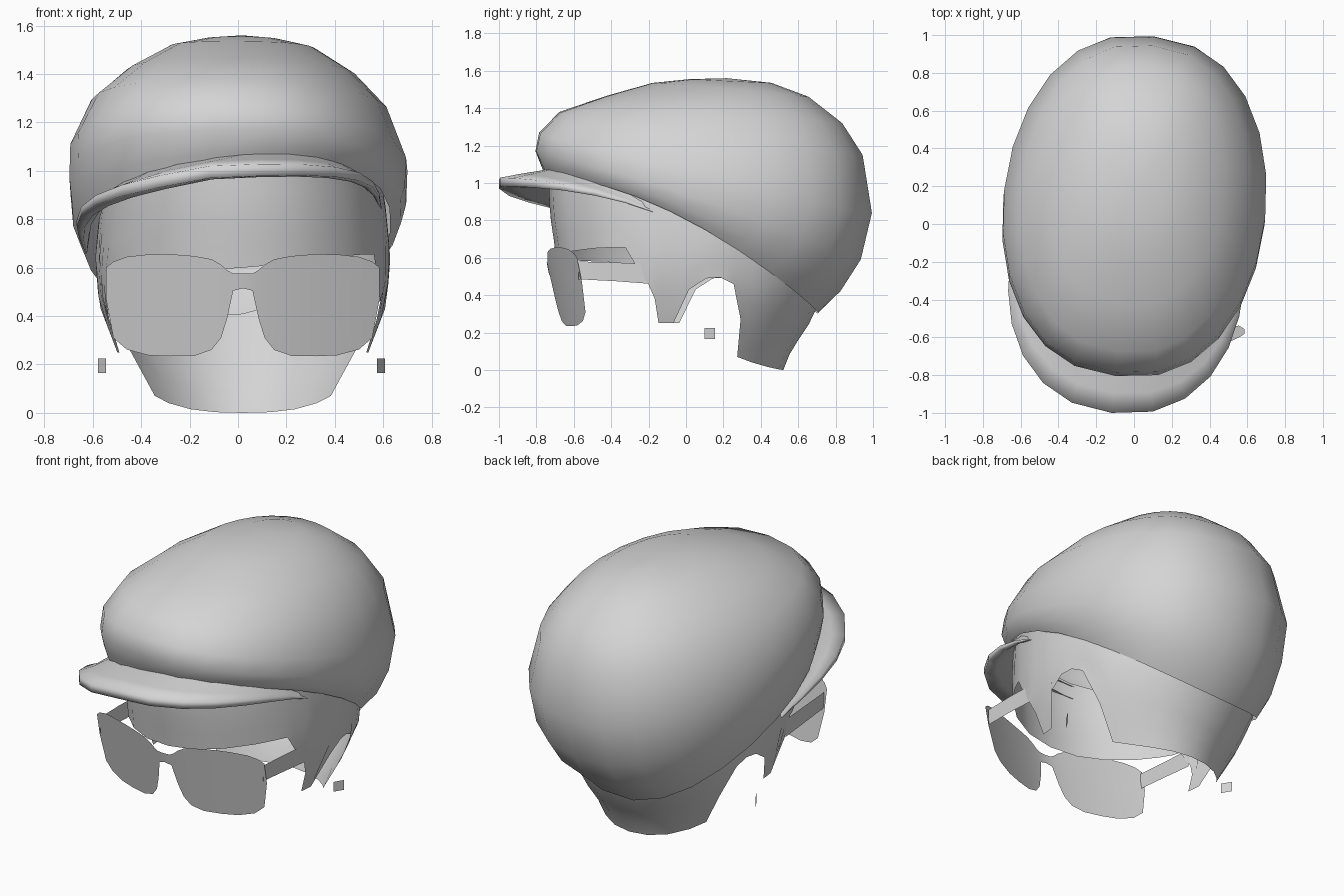
import bpy, math
from math import sin, cos, radians

if "Cube" in bpy.data.objects:
    bpy.data.objects.remove(bpy.data.objects["Cube"])

grey = bpy.data.materials.new("light_grey")
grey.diffuse_color = (0.66, 0.66, 0.66, 1)
grey.use_nodes = True
grey.node_tree.nodes["Principled BSDF"].inputs["Base Color"].default_value = grey.diffuse_color


def lerp_table(table, v):
    """Piecewise linear lookup; rows are (key, values...)."""
    v = min(max(v, table[0][0]), table[-1][0])
    for a, b in zip(table, table[1:]):
        if v <= b[0]:
            t = (v - a[0]) / (b[0] - a[0])
            return [p + (q - p) * t for p, q in zip(a[1:], b[1:])]


def soft_sin(a, power):
    return math.copysign(abs(sin(a)) ** power, sin(a))


def surface(name, columns, closed=False, tip=None, sharp=45):
    """Skin a list of columns (each bottom to top); tip closes the top."""
    n, rows = len(columns), len(columns[0])
    verts = [p for col in columns for p in col]
    faces = []
    for c in range(n if closed else n - 1):
        d = (c + 1) % n
        for r in range(rows - 1):
            faces.append((c * rows + r, d * rows + r, d * rows + r + 1, c * rows + r + 1))
        if tip:
            faces.append((c * rows + rows - 1, d * rows + rows - 1, n * rows))
    if tip:
        verts.append(tip)
    mesh = bpy.data.meshes.new(name)
    mesh.from_pydata(verts, [], faces)
    mesh.materials.append(grey)
    mesh.polygons.foreach_set("use_smooth", [True] * len(mesh.polygons))
    mesh.set_sharp_from_angle(angle=radians(sharp))
    obj = bpy.data.objects.new(name, mesh)
    bpy.context.collection.objects.link(obj)
    return obj


# Cap: tilted rings (front y, front z, back y, back z, half width, side bulge, roll)
RINGS = [
    (-0.74, 1.00, 0.71, 0.31, 0.64, 0.11, 0.13),
    (-0.77, 1.07, 0.83, 0.42, 0.68, 0.08, 0.08),
    (-0.81, 1.17, 0.94, 0.59, 0.695, 0.04, 0.03),
    (-0.79, 1.27, 1.00, 0.84, 0.695, 0.0, 0.0),
    (-0.68, 1.38, 0.95, 1.15, 0.61, 0.0, 0.0),
    (-0.43, 1.465, 0.84, 1.32, 0.47, 0.01, 0.0),
    (-0.18, 1.535, 0.66, 1.46, 0.30, 0.01, 0.0),
    (0.02, 1.555, 0.46, 1.535, 0.15, 0.0, 0.0),
]
BRIM_RING = RINGS[0][:4] + (0.605,) + RINGS[0][5:]
YAW = -0.11


def yawed(x, y, z):
    return (x * cos(YAW) - y * sin(YAW) - 0.008, x * sin(YAW) + y * cos(YAW), z)


def ring_point(ring, a):
    """Point on a ring; angle a runs from the front towards +x."""
    fy, fz, by, bz, w, bulge, roll = ring
    t = (1 - cos(a)) / 2
    x = w * soft_sin(a, 0.84)
    return x, fy + (by - fy) * t, fz + (bz - fz) * t + bulge * sin(a) ** 2 + roll * x


SEG = 24
surface("cap_crown",
        [[yawed(*ring_point(r, 2 * math.pi * i / SEG)) for r in RINGS] for i in range(SEG)],
        closed=True, tip=yawed(0, 0.22, 1.56))

# Brim: drooping crescent around the front of the lowest ring
brim = []
for i in range(15):
    a = radians(-84 + 12 * i)
    x, y, z = ring_point(BRIM_RING, a)
    reach = 0.26 * cos(a) ** 1.6 + 0.006
    dx, dy = sin(a) * reach, -cos(a) * reach
    f = max(cos(a), 0.1)
    zo = z - 0.10 * max(-x, 0) - 0.06 * max(x, 0)
    brim.append([yawed(x - dx * 0.1, y - dy * 0.1, z - 0.02 * f),
                 yawed(x + dx * 0.6, y + dy * 0.6, zo - 0.035 * f),
                 yawed(x + dx, y + dy, zo - 0.03 * f),
                 yawed(x + dx, y + dy, zo + 0.02 * f),
                 yawed(x + dx * 0.6, y + dy * 0.6, zo + 0.04 * f),
                 yawed(x - dx * 0.1, y - dy * 0.1, z + 0.06 * f)])
surface("cap_brim", brim, sharp=110)

# Head shell: cross-section by height (z, front y, back y, half width)
HEAD = [(0.0, -0.64, 0.52, 0.41), (0.1, -0.65, 0.56, 0.445), (0.25, -0.66, 0.66, 0.52),
        (0.45, -0.68, 0.755, 0.595), (0.65, -0.70, 0.78, 0.61), (0.85, -0.73, 0.78, 0.59),
        (1.05, -0.735, 0.76, 0.56)]
# Lower edge: (degrees from front, z) with sideburn, ear notch and nape
EDGE = [(0, 0.60), (15, 0.615), (30, 0.635), (45, 0.65), (55, 0.655), (62, 0.655),
        (66, 0.57), (72, 0.46), (75.5, 0.38), (78.5, 0.25), (85.5, 0.25), (90, 0.43),
        (97, 0.49), (103, 0.495), (109, 0.46), (117, 0.27), (124, 0.07), (135, 0.04),
        (150, 0.015), (165, 0.003), (180, 0.0)]


def head_column(deg, low):
    a = radians(deg)
    high = ring_point(RINGS[0], a)[2] + 0.10
    col = []
    for k in range(6):
        z = low + (high - low) * k / 5
        fy, by, w = lerp_table(HEAD, z)
        x = w * soft_sin(a, 0.95)
        col.append((0.02 + x, fy + (by - fy) * (1 - cos(a)) / 2 - 0.03 * x, z))
    return col


# The left edge of the forehead hangs a little lower than the right
left_edge = [(360 - d, z - 0.10 * sin(radians(d)) if d < 64 else z) for d, z in EDGE[-2:0:-1]]
surface("head_shell", [head_column(d, z) for d, z in EDGE + left_edge], closed=True)

# Sunglasses front: (x, bottom z, top z) from bridge to hinge
CX = 0.02
LENS = [(0.0, 0.515, 0.575), (0.04, 0.505, 0.575), (0.065, 0.39, 0.59), (0.09, 0.31, 0.612),
        (0.13, 0.26, 0.635), (0.2, 0.236, 0.648), (0.3, 0.234, 0.656), (0.39, 0.238, 0.655),
        (0.48, 0.262, 0.645), (0.535, 0.31, 0.625), (0.565, 0.47, 0.6)]


def lens_column(x, low, high):
    col = []
    for k in range(4):
        z = low + (high - low) * k / 3
        col.append((CX + x, -0.75 + 0.17 * abs(x / 0.57) ** 1.5 + 0.2 * (0.6 - z), z))
    return col


both = [(-x, b, t) for x, b, t in LENS[:0:-1]] + LENS
surface("sunglasses_front", [lens_column(*c) for c in both])

# Sunglasses arms and thin angled ear studs, one per side
for side, s in (("left", -1), ("right", 1)):
    arm = [[(CX + s * x, y, b), (CX + s * x, y, t)]
           for x, y, b, t in ((0.55, -0.575, 0.485, 0.58), (0.56, -0.38, 0.475, 0.575),
                              (0.565, -0.18, 0.46, 0.565))]
    surface(side + "_sunglasses_arm", arm[::s])
    stud = [[(0.015 + s * x, y, z) for z in (0.165, 0.225)]
            for x, y in ((0.56, 0.1), (0.593, 0.155))]
    surface(side + "_ear_stud", stud[::s])
